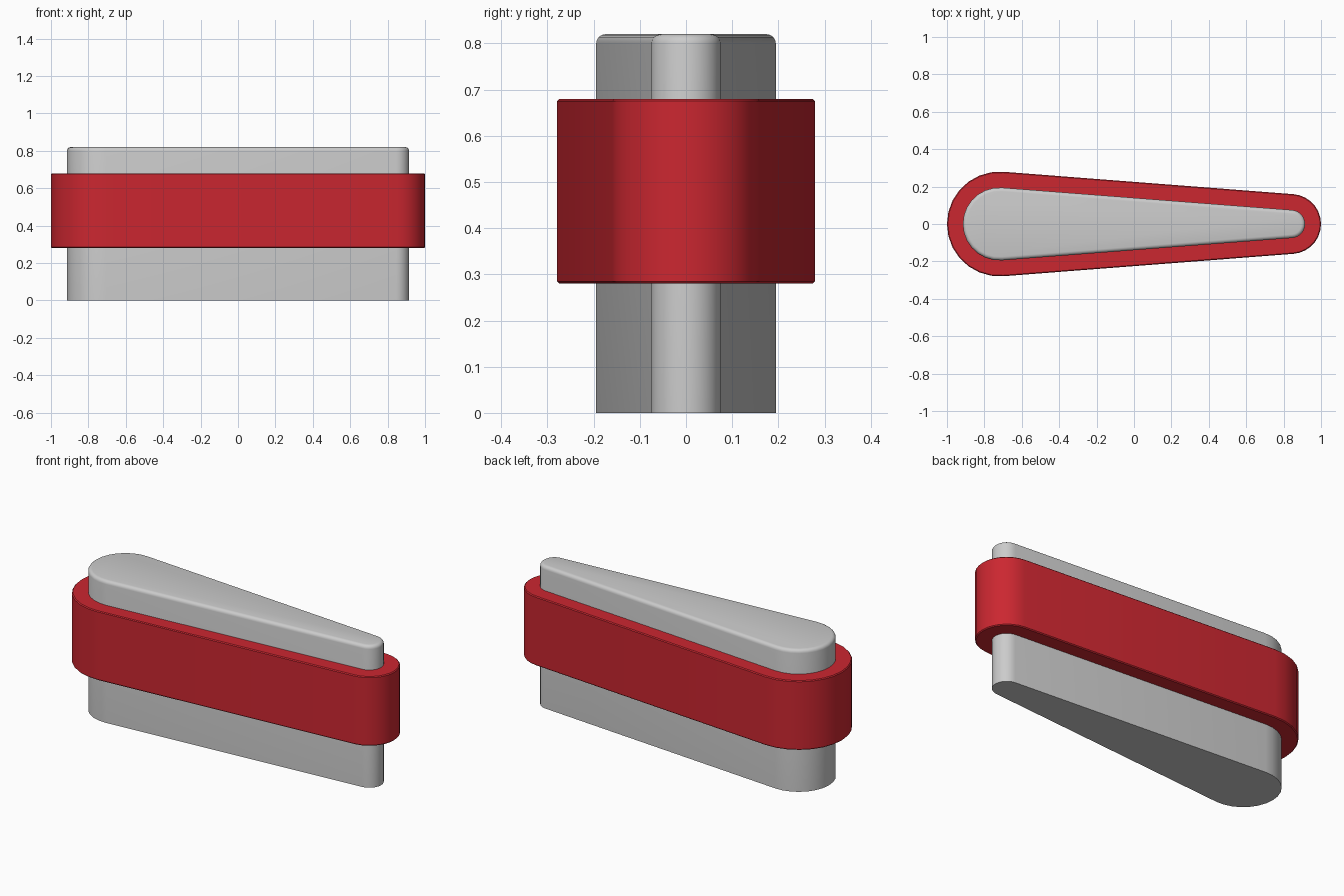
import bpy, bmesh, math

if "Cube" in bpy.data.objects:
    bpy.data.objects.remove(bpy.data.objects["Cube"])

BIG_X, SMALL_X = -0.72, 0.84
BIG_R, SMALL_R = 0.195, 0.075
WALL = 0.085
SEG = 14


def outline(offset):
    """Teardrop outline: two arcs joined by tangent lines."""
    tangent = math.acos((BIG_R - SMALL_R) / (SMALL_X - BIG_X))
    pts = []
    for cx, r, a0, a1 in ((SMALL_X, SMALL_R, -tangent, tangent),
                          (BIG_X, BIG_R, tangent, 2 * math.pi - tangent)):
        for i in range(SEG + 1):
            a = a0 + (a1 - a0) * i / SEG
            pts.append((cx + (r + offset) * math.cos(a), (r + offset) * math.sin(a)))
    return pts


def loft(name, rings, closed_ring=False):
    """Skin a list of (offset, z) outlines, capped or wrapped into a ring."""
    bm = bmesh.new()
    loops = [[bm.verts.new((x, y, z)) for x, y in outline(o)] for o, z in rings]
    pairs = list(zip(loops, loops[1:]))
    if closed_ring:
        pairs.append((loops[-1], loops[0]))
    else:
        bm.faces.new(list(reversed(loops[0])))
        bm.faces.new(loops[-1])
    for a, b in pairs:
        n = len(a)
        for i in range(n):
            j = (i + 1) % n
            bm.faces.new((a[i], a[j], b[j], b[i]))
    bmesh.ops.recalc_face_normals(bm, faces=bm.faces)
    mesh = bpy.data.meshes.new(name)
    bm.to_mesh(mesh)
    bm.free()
    obj = bpy.data.objects.new(name, mesh)
    bpy.context.collection.objects.link(obj)
    bpy.ops.object.select_all(action='DESELECT')
    obj.select_set(True)
    bpy.context.view_layer.objects.active = obj
    bpy.ops.object.shade_smooth_by_angle(angle=math.radians(35))
    return obj


# Grey core with a rounded top rim
B = 0.02
rim = [(-B * (1 - math.cos(a)), 0.82 - B * (1 - math.sin(a)))
       for a in (math.pi / 2 * i / 4 for i in range(5))]
loft("core", [(0, 0)] + rim)

# Red sleeve wrapped around the core, with small chamfers
C = 0.005
sleeve = loft("sleeve", [(0, 0.28), (WALL - C, 0.28), (WALL, 0.28 + C),
                         (WALL, 0.68 - C), (WALL - C, 0.68), (0, 0.68)], True)
red = bpy.data.materials.new("red")
red.diffuse_color = (0.6, 0.02, 0.03, 1)
red.use_nodes = True
red.node_tree.nodes["Principled BSDF"].inputs["Base Color"].default_value = red.diffuse_color
sleeve.data.materials.append(red)
